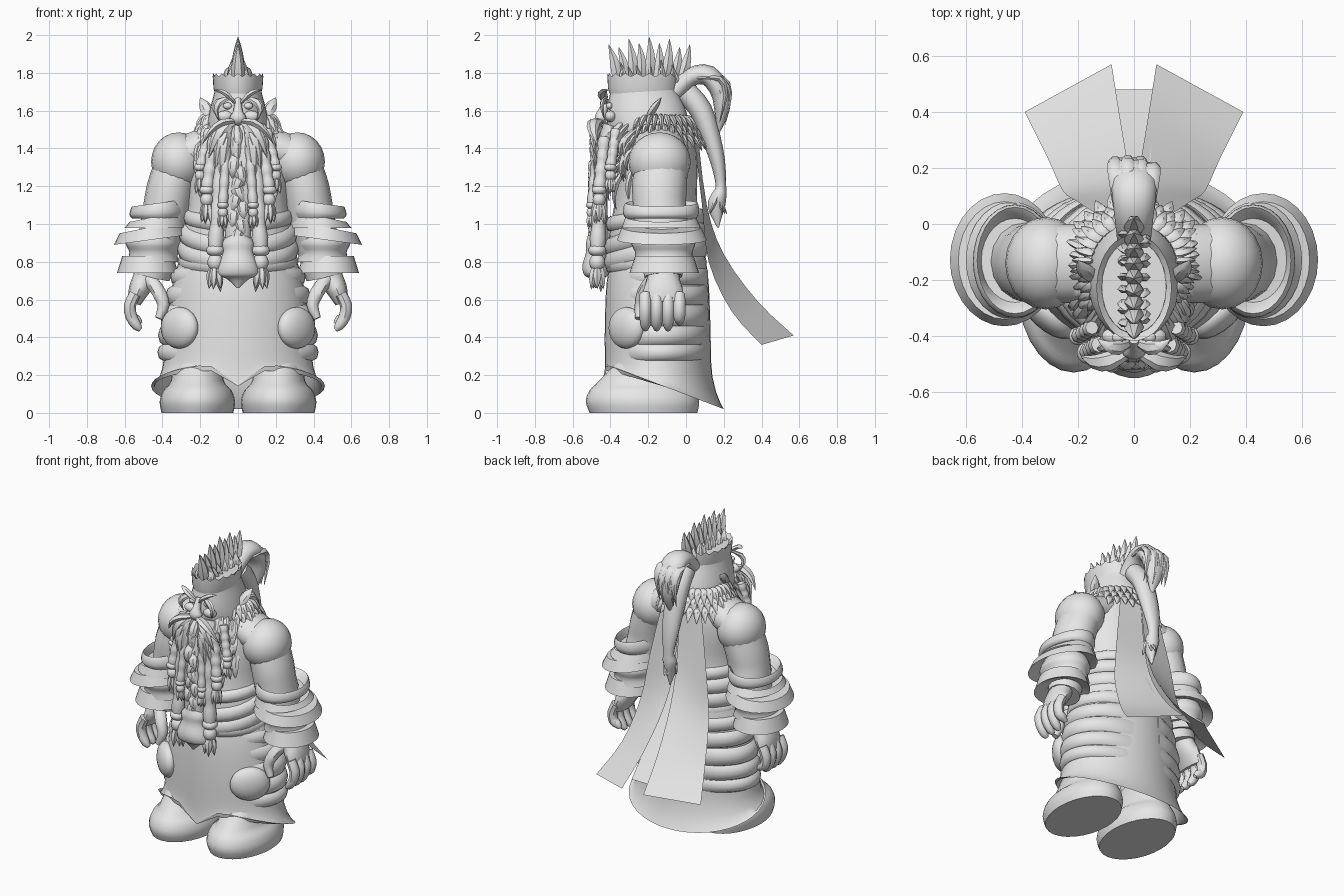
import bpy, bmesh, math, random
from mathutils import Vector, Matrix

random.seed(7)
cube = bpy.data.objects.get("Cube")
if cube:
    bpy.data.objects.remove(cube, do_unlink=True)

clay = bpy.data.materials.new("light grey")
clay.use_nodes = True
clay.diffuse_color = (0.8, 0.8, 0.8, 1)
clay.node_tree.nodes["Principled BSDF"].inputs["Base Color"].default_value = (0.8, 0.8, 0.8, 1)
parts = []


def finish(bm, name, mirror=False):
    bmesh.ops.recalc_face_normals(bm, faces=bm.faces)
    mesh = bpy.data.meshes.new(name)
    bm.to_mesh(mesh)
    bm.free()
    mesh.materials.append(clay)
    obj = bpy.data.objects.new(name, mesh)
    bpy.context.collection.objects.link(obj)
    if mirror:
        obj.modifiers.new("mirror", "MIRROR").use_mirror_merge = False
    parts.append(obj)
    return obj


def smooth_path(rows, steps):
    """Catmull-Rom interpolation of tuples of any length."""
    out = []
    for i in range(len(rows) - 1):
        a, b, c, d = (rows[max(i - 1, 0)], rows[i], rows[i + 1], rows[min(i + 2, len(rows) - 1)])
        for k in range(steps):
            t = k / steps
            out.append(tuple(q + t / 2 * (r - p + t * (2 * p - 5 * q + 4 * r - s + t * (3 * (q - r) + s - p)))
                             for p, q, r, s in zip(a, b, c, d)))
    return out + [tuple(rows[-1])]


def skin(bm, rings, closed=True, caps=True):
    rings = [[bm.verts.new(p) for p in ring] for ring in rings]
    n = len(rings[0])
    for lo, hi in zip(rings, rings[1:]):
        for i in range(n if closed else n - 1):
            j = (i + 1) % n
            bm.faces.new((lo[i], lo[j], hi[j], hi[i]))
    if caps:
        bm.faces.new(rings[0][::-1])
        bm.faces.new(rings[-1])


def oval(angle, rx, front, back, cx=0):
    return cx + rx * math.cos(angle), (front + back) / 2 + (back - front) / 2 * math.sin(angle)


def loft(bm, rows, cx=0, n=28, steps=3, caps=True, height=None):
    """Stack of ovals; each row is height, half width, front y, back y."""
    rings = []
    rows = smooth_path(rows, steps)
    for k, (z, rx, front, back) in enumerate(rows):
        ring = []
        for i in range(n):
            x, y = oval(math.tau * i / n, rx, front, back, cx)
            ring.append((x, y, height(x, y, z, k / (len(rows) - 1)) if height else z))
        rings.append(ring)
    skin(bm, rings, caps=caps)


def tube(bm, rows, n=10, steps=3):
    """Swept oval; each row is x, y, z and two radii."""
    rows = smooth_path(rows, steps)
    pts = [Vector(r[:3]) for r in rows]
    whole = (pts[-1] - pts[0]).normalized()
    ref = Vector((1, 0, 0)) if abs(whole.x) < 0.75 else Vector((0, 1, 0))
    rings = []
    for i, (p, r) in enumerate(zip(pts, rows)):
        t = (pts[min(i + 1, len(pts) - 1)] - pts[max(i - 1, 0)]).normalized()
        u = (ref - t * ref.dot(t)).normalized()
        v = t.cross(u)
        rings.append([p + u * math.cos(a) * r[3] + v * math.sin(a) * r[4]
                      for a in (math.tau * k / n for k in range(n))])
    skin(bm, rings)


def ball(bm, centre, size, turn=0):
    m = Matrix.Translation(centre) @ Matrix.Rotation(turn, 4, "Z") @ Matrix.Diagonal((*size, 1))
    bmesh.ops.create_uvsphere(bm, u_segments=20, v_segments=12, radius=1, matrix=m)


def lock(bm, start, end, r, bulge=(0, 0, 0), flat=0.6):
    """Pointed strand of hair, bent by bulge."""
    a, b, c = Vector(start), Vector(end), Vector(bulge)
    rows = [(*(a.lerp(b, t) + c * math.sin(math.pi * t)), r * w, r * w * flat)
            for t, w in ((0, 0.5), (0.35, 1), (0.7, 0.7), (1, 0.04))]
    tube(bm, rows, 6, 2)


def band(bm, z, rx, front, back, r, dip=0, start=0, sweep=math.tau, n=28):
    """Fold of cloth lying along an oval, lower at the front by dip."""
    rings = []
    for i in range(n + 1):
        a = start + sweep * i / n
        taper = 1 if sweep > 6 else 0.25 + 0.75 * math.sin(math.pi * i / n)
        x, y = oval(a, rx, front, back)
        h = z + dip * min(math.sin(a), 0)
        d = Vector((math.cos(a), math.sin(a), 0))
        rings.append([Vector((x, y, h)) + d * r * taper * math.cos(b) + Vector((0, 0, 1.5 * r * math.sin(b)))
                      for b in (math.tau * k / 8 for k in range(8))])
    skin(bm, rings, caps=sweep < 6)


# Boots
bm = bmesh.new()
loft(bm, [(0, .19, -.51, .06), (.06, .2, -.53, .07), (.12, .18, -.51, .05), (.17, .14, -.46, .03), (.3, .13, -.34, 0)], cx=.215)
finish(bm, "boots", True)

# Long skirt with an arched front hem
def hem(x, y, z, t):
    low = 0.02 + 0.24 * (0.2 - y) / 0.63 - 0.12 * math.exp(-(x / 0.09) ** 2) * (y < -0.1)
    return z + (low - z) * t ** 3
bm = bmesh.new()
loft(bm, [(.84, .3, -.39, .1), (.7, .345, -.42, .12), (.5, .38, -.43, .13), (.3, .4, -.43, .14), (.08, .46, -.44, .2)],
     n=40, caps=False, height=hem)
finish(bm, "skirt")

# Cloth folds and pads at the thighs
bm = bmesh.new()
for z, rx, r in ((.72, .33, .03), (.62, .35, .035), (.51, .375, .04), (.41, .39, .035), (.32, .4, .028)):
    band(bm, z, rx, -.4, .12, r, 0, -0.8, 2.1, 18)
finish(bm, "trouser_folds", True)
bm = bmesh.new()
ball(bm, (.31, -.315, .45), (.125, .06, .11), 0.75)
finish(bm, "thigh_pads", True)

# Torso and waist wraps
bm = bmesh.new()
loft(bm, [(.76, .3, -.4, .09), (.92, .3, -.41, .09), (1.1, .265, -.38, .06), (1.3, .27, -.36, .06), (1.42, .24, -.34, .05), (1.52, .15, -.3, .02)])
finish(bm, "torso")
bm = bmesh.new()
for z, rx, r, dip in ((1.04, .265, .028, .04), (.96, .285, .035, .08), (.87, .285, .038, .07), (.8, .29, .03, .02)):
    band(bm, z, rx, -.4, .08, r, dip)
finish(bm, "waist_wraps")

# Shoulders and arms
bm = bmesh.new()
ball(bm, (.315, -.14, 1.33), (.145, .165, .155))
tube(bm, [(.31, -.13, 1.34, .12, .14), (.355, -.14, 1.2, .125, .145), (.375, -.14, 1.1, .125, .14), (.4, -.13, .98, .12, .14), (.46, -.12, .72, .1, .1)], 16)
tube(bm, [(.05, -.13, 1.45, .12, .1), (.18, -.14, 1.41, .14, .1), (.3, -.14, 1.36, .14, .1)], 14)
finish(bm, "arms", True)

# Flared cuffs, hollow underneath
bm = bmesh.new()
def tilt(x, y, z, t):
    return z - (x - .43) * 0.2 * (1 - t)
loft(bm, [(1.06, .12, -.28, .02), (1.11, .135, -.32, .06), (1.06, .15, -.335, .07), (1.03, .135, -.32, .055)], cx=.425, height=tilt)
loft(bm, [(1.04, .14, -.32, .05), (.98, .165, -.34, .08)], cx=.435, steps=2, caps=False, height=tilt)
loft(bm, [(.99, .165, -.34, .08), (.92, .195, -.365, .11), (.93, .17, -.33, .08), (.96, .12, -.26, .02)], cx=.462, steps=1, height=tilt)
loft(bm, [(.96, .12, -.27, .03), (.9, .145, -.29, .05), (.85, .125, -.27, .035), (.8, .14, -.27, .04)], cx=.45)
loft(bm, [(.83, .135, -.27, .04), (.74, .163, -.3, .07), (.75, .14, -.27, .04), (.78, .09, -.2, -.03)], cx=.478, steps=1)
finish(bm, "cuffs", True)

# Hands
bm = bmesh.new()
tube(bm, [(.47, -.12, .8, .07, .09), (.49, -.12, .72, .065, .085), (.525, -.12, .65, .055, .105), (.55, -.12, .58, .035, .1)], 12)
for i in range(4):
    y = -.215 + i * 0.06
    drop = 0.03 * (i == 3)
    tube(bm, [(.545, y, .63, .03, .03), (.572, y, .57, .032, .032), (.565, y, .51, .031, .031),
              (.535, y, .46 + drop, .026, .026), (.515, y, .44 + drop, .012, .012)], 8, 2)
tube(bm, [(.47, -.17, .71, .04, .04), (.42, -.22, .64, .038, .038), (.395, -.24, .57, .032, .032), (.42, -.25, .5, .02, .02)], 8)
finish(bm, "hands", True)

# Head, nose, ears and eyes
bm = bmesh.new()
loft(bm, [(1.36, .15, -.37, .02), (1.5, .165, -.41, .02), (1.6, .15, -.42, 0), (1.7, .125, -.4, -.04), (1.77, .115, -.39, -.06)])
finish(bm, "head")
bm = bmesh.new()
tube(bm, [(0, -.41, 1.66, .018, .02), (0, -.44, 1.6, .025, .025), (0, -.45, 1.56, .045, .035), (0, -.44, 1.53, .02, .02)])
finish(bm, "nose")
bm = bmesh.new()
ball(bm, (.055, -.405, 1.625), (.024, .018, .018))
ball(bm, (.07, -.4, 1.57), (.045, .03, .03))
lock(bm, (.145, -.2, 1.57), (.2, -.13, 1.67), .035)
finish(bm, "eyes_cheeks_ears", True)

# Headband with a ragged rim
bm = bmesh.new()
rings = []
for z, grow in ((1.69, 0.0), (1.72, 0.008), (1.78, 0.012), (1.74, -0.03)):
    rings.append([(*oval(math.tau * i / 36, .122 + grow, -.405 - grow, -.05 + grow),
                   z + (0.018 * (i % 2) if z > 1.75 else 0)) for i in range(36)])
skin(bm, rings)
finish(bm, "headband")

# Crest of spikes
bm = bmesh.new()
for i in range(9):
    f = i / 8
    y = -.36 + .31 * f
    tip = (0, -.41 + .43 * f, 1.95 + .04 * math.sin(math.pi * f) - .03 * (i % 2))
    lock(bm, (0, y, 1.72), tip, .036, (0, .012, 0), 0.9)
    for s in (-1, 1):
        lock(bm, (s * .035, y + .015, 1.72), (s * .03, y + random.uniform(-.03, .05), 1.83 + .05 * random.random()), .026)
finish(bm, "hair_crest")

# Ponytail tuft and hanging tail
bm = bmesh.new()
tube(bm, [(0, -.06, 1.7, .06, .05), (0, .03, 1.78, .07, .05), (0, .12, 1.785, .08, .055), (0, .18, 1.7, .08, .05), (0, .19, 1.6, .06, .04), (0, .17, 1.48, .006, .006)], 12)
tube(bm, [(0, 0, 1.7, .06, .06), (0, .08, 1.6, .07, .06), (0, .135, 1.45, .065, .05), (0, .17, 1.32, .055, .038), (0, .185, 1.2, .035, .028),
          (0, .175, 1.15, .045, .04), (0, .16, 1.09, .035, .045), (0, .17, .98, .004, .004)], 12)
for i in range(7):
    x = -.06 + .02 * i
    lock(bm, (x, .06, 1.77), (x * 1.2, .2 + random.uniform(-.03, .02), 1.5 + .08 * random.random()), .03, (0, .085, .09))
    lock(bm, (x * .5, .17, 1.15), (x * .6, .12 + .1 * random.random(), 1.05), .018)
finish(bm, "ponytail")

# Fur around the neck and shoulders
bm = bmesh.new()
for row in range(3):
    for i in range(24):
        a = -0.75 + (math.pi + 1.5) * (i + .5 * (row % 2)) / 23
        r = .15 + .025 * row
        reach = r + .06 + .03 * random.random()
        z = 1.57 - .05 * row
        lock(bm, (r * math.cos(a), -.14 + r * math.sin(a) * .9, z),
             (reach * math.cos(a), -.14 + reach * math.sin(a) * .9, z - .08), .026, (0, 0, .02))
finish(bm, "fur_collar")

# Moustache, brows and beard strands
bm = bmesh.new()
lock(bm, (.015, -.425, 1.64), (.13, -.41, 1.71), .026, (0, -.025, .02))
lock(bm, (.04, -.42, 1.67), (.1, -.43, 1.55), .022, (.045, -.02, .02))
for i in range(4):
    lock(bm, (.015 + .012 * i, -.45, 1.545 - .01 * i), (.19 - .035 * i, -.47, 1.42 - .07 * i), .035, (.01, -.035, .04))
finish(bm, "brows_moustache", True)
bm = bmesh.new()
for i in range(64):
    f = random.uniform(-1, 1)
    x = .17 * f
    y = -.42 + .2 * f * f
    z = random.uniform(1.28, 1.54)
    drop = random.uniform(.12, .24)
    lock(bm, (x, y, z), (x * 1.2 + random.uniform(-.02, .02), y - .05, z - drop), .03, (.02 * f, -.035, 0))
tube(bm, [(0, -.39, 1.52, .1, .05), (0, -.43, 1.38, .13, .05), (0, -.45, 1.24, .1, .045), (0, -.46, 1.12, .075, .045), (0, -.46, .97, .07, .05), (0, -.46, .85, .06, .05)], 14)
for i in range(9):
    lock(bm, (.02 * (i % 3 - 1), -.48, 1.36 - .045 * i), (.06 * (i % 2) - .03, -.49, 1.24 - .045 * i), .03, (0, -.02, 0))
finish(bm, "beard")

# Bell shaped clasp at the end of the beard
bm = bmesh.new()
loft(bm, [(.94, .05, -.52, -.41), (.9, .085, -.53, -.41), (.85, .08, -.53, -.42), (.78, .105, -.55, -.41), (.73, .11, -.54, -.41), (.71, .06, -.51, -.44), (.66, .005, -.48, -.47)], n=18)
finish(bm, "beard_clasp")

# Braids with beads and ragged tips
bm = bmesh.new()
for top, x, bead, y, r in ((1.4, .12, .86, -.47, .042), (1.46, .165, 1.18, -.46, .034), (1.5, .2, 1.3, -.4, .028), (1.42, .08, 1.1, -.5, .026)):
    rows = []
    for i in range(9):
        f = i / 8
        w = r * (.85 + .2 * (i % 2))
        rows.append((x * (.75 + .25 * f), y + .03 * (1 - f), top + (bead - top) * f, w, w))
    tube(bm, rows, 8, 2)
    ball(bm, (x, y, bead), (r * 1.15, r * 1.15, r * .8))
    ball(bm, (x, y, bead - r * 1.5), (r, r, r * 1.1))
    for k in range(5):
        a = math.tau * k / 5
        lock(bm, (x + r * .4 * math.cos(a), y + r * .4 * math.sin(a), bead - r * 2),
             (x + r * .8 * math.cos(a), y + r * .8 * math.sin(a), bead - r * (4.4 + random.random())), r * .55, (0, 0, 0), 1)
finish(bm, "beard_braids", True)

# Split cape: two flared tails over a middle strip
def sheet(bm, rows, n=5):
    skin(bm, [[Vector((a, b, c)).lerp(Vector((d, e, f)), i / n) for i in range(n + 1)]
              for a, b, c, d, e, f in smooth_path(rows, 3)], closed=False, caps=False)
bm = bmesh.new()
sheet(bm, [(0, .06, 1.5, .14, .04, 1.48), (.005, .11, 1.1, .21, .085, 1.1), (.02, .2, .84, .255, .12, .8), (.05, .38, .59, .31, .24, .54), (.08, .57, .41, .39, .4, .36)])
finish(bm, "cape_tails", True)
bm = bmesh.new()
sheet(bm, [(-.05, .05, 1.45, .05, .05, 1.45), (-.05, .1, 1.05, .05, .1, 1.05), (-.06, .24, .75, .06, .24, .75), (-.07, .48, .44, .07, .48, .44)], 2)
finish(bm, "cape_middle")

# Smooth shading that keeps hard rims crisp
bpy.ops.object.select_all(action="DESELECT")
for obj in parts:
    obj.select_set(True)
bpy.context.view_layer.objects.active = parts[0]
bpy.ops.object.shade_smooth_by_angle(angle=math.radians(45))
